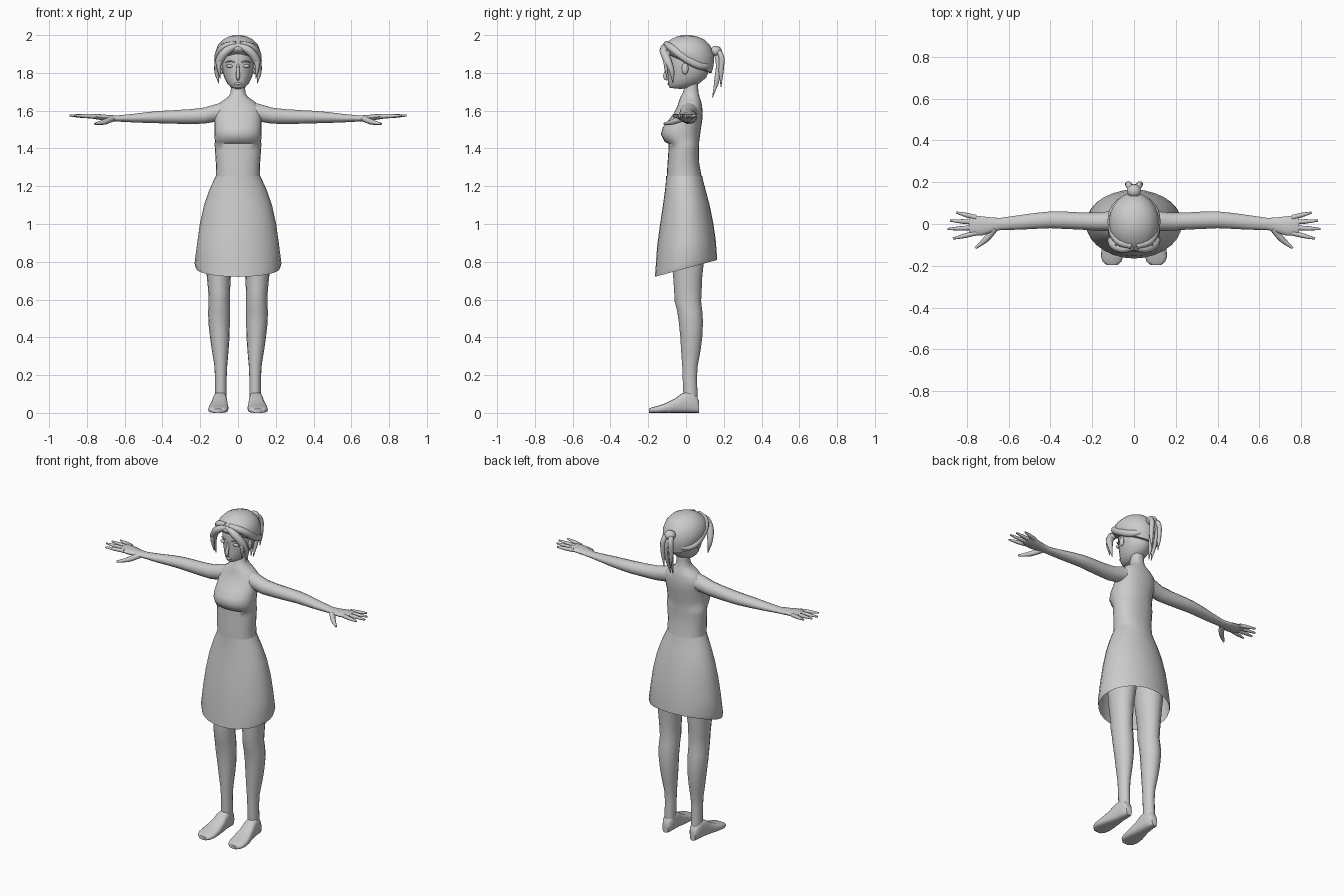
import bpy, bmesh, math
from mathutils import Vector

grey = bpy.data.materials.new("plain grey")
grey.diffuse_color = (0.6, 0.6, 0.6, 1)


def finish(ob, mirror=False):
    ob.data.materials.append(grey)
    if mirror:
        ob.modifiers.new("mirror", 'MIRROR')
    return ob


def loft(name, axis, rings, n=18, p=1.0, caps=True, mirror=False):
    """Skin rings (t, a0, a1, b0, b1[, tilt]) along an axis; p < 1 squares the section."""
    bm = bmesh.new()
    loops = []
    for r in rings:
        t, a0, a1, b0, b1 = r[:5]
        tilt = r[5] if len(r) > 5 else 0
        loop = []
        for i in range(n):
            ang = 2 * math.pi * i / n
            c, s = math.cos(ang), math.sin(ang)
            a = (a0 + a1) / 2 + (a1 - a0) / 2 * math.copysign(abs(c) ** p, c)
            b = (b0 + b1) / 2 + (b1 - b0) / 2 * math.copysign(abs(s) ** p, s)
            co = {'x': (t, a, b), 'y': (a, t, b), 'z': (a, b, t + tilt * b)}[axis]
            loop.append(bm.verts.new(co))
        loops.append(loop)
    for l0, l1 in zip(loops, loops[1:]):
        for i in range(n):
            j = (i + 1) % n
            bm.faces.new((l0[i], l0[j], l1[j], l1[i]))
    if caps:
        bm.faces.new(loops[0])
        bm.faces.new(loops[-1])
    bmesh.ops.recalc_face_normals(bm, faces=bm.faces)
    me = bpy.data.meshes.new(name)
    bm.to_mesh(me)
    bm.free()
    ob = bpy.data.objects.new(name, me)
    bpy.context.collection.objects.link(ob)
    return finish(ob, mirror)


def sym(rings):
    """Rings (z, half width, y0, y1[, tilt]) centred on x = 0."""
    return [(r[0], -r[1], r[1], *r[2:]) for r in rings]


def strand(name, pts, radii, mirror=False):
    """Tapered tube through points, for hair locks and fingers."""
    cu = bpy.data.curves.new(name, 'CURVE')
    cu.dimensions = '3D'
    cu.bevel_depth = 1
    cu.bevel_resolution = 2
    cu.resolution_u = 4
    cu.use_fill_caps = True
    sp = cu.splines.new('BEZIER')
    sp.bezier_points.add(len(pts) - 1)
    for bp, co, r in zip(sp.bezier_points, pts, radii):
        bp.co = co
        bp.radius = r
        bp.handle_left_type = bp.handle_right_type = 'AUTO'
    tmp = bpy.data.objects.new(name, cu)
    bpy.context.collection.objects.link(tmp)
    bpy.context.view_layer.update()
    me = bpy.data.meshes.new_from_object(tmp.evaluated_get(bpy.context.evaluated_depsgraph_get()))
    bpy.data.objects.remove(tmp)
    ob = bpy.data.objects.new(name, me)
    bpy.context.collection.objects.link(ob)
    return finish(ob, mirror)


def ball(name, loc, size, mirror=False):
    bm = bmesh.new()
    bmesh.ops.create_uvsphere(bm, u_segments=12, v_segments=8, radius=1)
    for v in bm.verts:
        v.co = Vector(a * b for a, b in zip(v.co, size)) + Vector(loc)
    me = bpy.data.meshes.new(name)
    bm.to_mesh(me)
    bm.free()
    ob = bpy.data.objects.new(name, me)
    bpy.context.collection.objects.link(ob)
    return finish(ob, mirror)


# torso, bust, shoulders and neck
loft("torso", 'z', sym([
    (1.17, .13, -.10, .09), (1.25, .115, -.102, .083), (1.32, .117, -.098, .07),
    (1.39, .122, -.093, .068), (1.425, .124, -.092, .07), (1.435, .122, -.113, .07),
    (1.475, .125, -.133, .075), (1.51, .125, -.124, .08), (1.55, .124, -.092, .086),
    (1.59, .125, -.062, .088), (1.625, .115, -.045, .085), (1.65, .085, -.038, .08),
    (1.67, .055, -.03, .073), (1.69, .041, -.018, .067), (1.72, .037, -.01, .064),
    (1.78, .037, -.01, .064)]), n=24, p=.9)

# skirt with a hem rising to the back
loft("skirt", 'z', sym([
    (.765, .222, -.165, .165, .27), (.79, .23, -.162, .164, .24), (.90, .216, -.153, .157, .12),
    (1.0, .202, -.138, .144, .05), (1.1, .18, -.122, .125), (1.18, .152, -.111, .104),
    (1.22, .134, -.107, .093), (1.255, .118, -.105, .086)]), n=28, caps=False)

# legs
loft("leg", 'z', [
    (.03, .062, .12, -.01, .062), (.12, .06, .122, -.015, .06), (.19, .06, .122, -.018, .058),
    (.25, .057, .125, -.02, .062), (.33, .05, .138, -.026, .077), (.40, .045, .148, -.03, .086),
    (.48, .043, .157, -.038, .09), (.54, .042, .158, -.047, .086), (.59, .043, .155, -.06, .08),
    (.65, .042, .158, -.063, .083), (.72, .038, .165, -.068, .086), (.85, .02, .175, -.08, .1),
    (1.0, .005, .165, -.085, .1)], n=16, mirror=True)

# feet
loft("foot", 'y', [
    (.07, .075, .113, 0, .06), (.055, .064, .122, 0, .09), (.02, .06, .128, 0, .115),
    (-.02, .058, .134, 0, .105), (-.06, .054, .143, 0, .075), (-.11, .05, .155, 0, .05),
    (-.155, .052, .158, 0, .036), (-.18, .06, .15, 0, .03), (-.195, .078, .132, 0, .022)],
    n=16, p=.65, mirror=True)

# arms and palms
loft("arm", 'x', [
    (.06, -.03, .068, 1.55, 1.65), (.12, -.034, .06, 1.54, 1.635), (.18, -.032, .054, 1.53, 1.617),
    (.25, -.027, .055, 1.529, 1.609), (.34, -.023, .06, 1.53, 1.603), (.40, -.02, .06, 1.532, 1.6),
    (.47, -.023, .053, 1.534, 1.594), (.55, -.027, .042, 1.537, 1.584), (.64, -.029, .029, 1.542, 1.575),
    (.68, -.04, .031, 1.545, 1.577), (.73, -.056, .037, 1.551, 1.582), (.775, -.054, .042, 1.558, 1.583),
    (.79, -.045, .036, 1.563, 1.58)], n=14, mirror=True)

# fingers and thumb
for label, y0, tip in (("little", .031, (.85, .055)), ("ring", .008, (.88, .016)),
                       ("middle", -.017, (.892, -.024)), ("index", -.043, (.866, -.07))):
    strand(label + "_finger", [(.755, y0, 1.57), ((.755 + tip[0]) / 2, (y0 + tip[1]) / 2, 1.572),
                               (*tip, 1.574)], (.012, .011, .005), True)
strand("thumb", [(.665, -.02, 1.558), (.705, -.07, 1.541), (.758, -.115, 1.53)], (.017, .015, .006), True)

# head
loft("head", 'z', sym([
    (1.712, .02, -.086, -.03, -.1), (1.722, .038, -.09, .03, -.05), (1.745, .058, -.094, .07),
    (1.775, .073, -.095, .108), (1.81, .083, -.096, .12), (1.85, .088, -.098, .125),
    (1.90, .087, -.1, .125), (1.94, .075, -.085, .1), (1.965, .05, -.05, .06)]), n=20)

# face details
strand("nose", [(0, -.094, 1.845), (0, -.104, 1.81), (0, -.109, 1.775), (0, -.096, 1.762)],
       (.006, .009, .011, .005))
ball("eye", (.043, -.084, 1.836), (.02, .009, .009), True)
strand("eyebrow", [(.02, -.096, 1.857), (.045, -.09, 1.863), (.066, -.073, 1.855)], (.003, .004, .002), True)
ball("lips", (0, -.091, 1.743), (.02, .007, .007))
ball("ear", (.087, -.005, 1.822), (.01, .018, .03), True)

# hair cap, lower at the nape and open over the forehead
loft("hair_cap", 'z', sym([
    (1.855, .088, -.098, .122, -.45), (1.86, .108, -.118, .137, -.45), (1.885, .12, -.13, .148, -.3),
    (1.915, .119, -.13, .15, -.15), (1.95, .105, -.112, .13, -.05), (1.978, .078, -.08, .095),
    (1.994, .045, -.045, .055), (2.0, .015, -.015, .02)]), n=22)

# parted fringe, side locks and swept bands
strand("fringe", [(.0, -.11, 1.945), (.055, -.118, 1.92), (.095, -.1, 1.87), (.112, -.075, 1.81),
                  (.102, -.07, 1.745)], (.014, .022, .023, .014, .002), True)
strand("side_lock", [(.07, -.1, 1.91), (.1, -.105, 1.85), (.095, -.1, 1.77)], (.02, .014, .002), True)
strand("swept_band", [(.01, -.105, 1.955), (.075, -.08, 1.935), (.104, 0, 1.875), (.085, .085, 1.835),
                      (.02, .132, 1.85)], (.015, .021, .022, .02, .015), True)

# ponytail
ball("ponytail_knot", (0, .158, 1.915), (.034, .032, .028))
strand("ponytail_outer", [(.008, .15, 1.92), (.022, .182, 1.9), (.028, .186, 1.81), (.022, .185, 1.725)],
       (.012, .016, .014, .002), True)
strand("ponytail_inner", [(0, .15, 1.92), (.008, .172, 1.87), (.012, .165, 1.77), (.008, .14, 1.67)],
       (.014, .018, .016, .002), True)

# smooth shading with sharp creases kept
for ob in bpy.context.scene.objects:
    ob.select_set(True)
    bpy.context.view_layer.objects.active = ob
bpy.ops.object.shade_smooth_by_angle(angle=math.radians(50))
